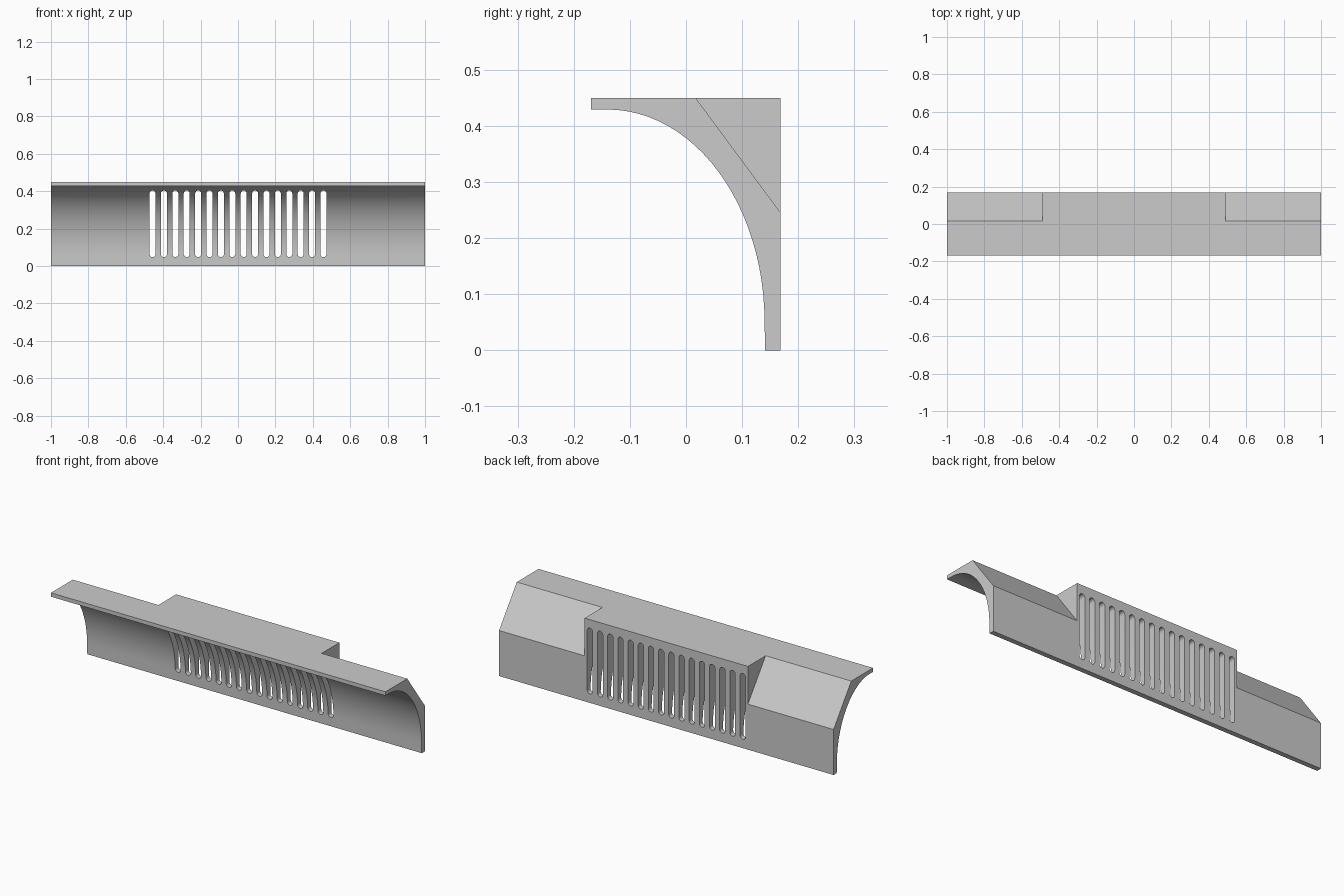
import bpy, bmesh, math
from mathutils import Vector

if "Cube" in bpy.data.objects:
    bpy.data.objects.remove(bpy.data.objects["Cube"])


def prism(bm, points, direction):
    # extrude a planar outline along a direction into a closed solid
    face = bm.faces.new([bm.verts.new(p) for p in points])
    top = bmesh.ops.extrude_face_region(bm, geom=[face], use_keep_orig=True)
    verts = [g for g in top["geom"] if isinstance(g, bmesh.types.BMVert)]
    bmesh.ops.translate(bm, verts=verts, vec=Vector(direction))


def make_object(name, bm):
    bmesh.ops.recalc_face_normals(bm, faces=bm.faces[:])
    mesh = bpy.data.meshes.new(name)
    bm.to_mesh(mesh)
    bm.free()
    obj = bpy.data.objects.new(name, mesh)
    bpy.context.collection.objects.link(obj)
    return obj


# cove-shaped body: square back corner, elliptical hollow front
profile = [(-0.169, 0.45), (0.168, 0.45), (0.168, 0), (0.141, 0)]
SEG = 24
for i in range(SEG + 1):
    a = math.pi / 2 * i / SEG
    profile.append((-0.14 + 0.28 * math.cos(a), 0.05 + 0.379 * math.sin(a)))
profile.append((-0.169, 0.429))
bm = bmesh.new()
prism(bm, [(-1, y, z) for y, z in profile], (2, 0, 0))
body = make_object("cove_body", bm)

# cutters for the sloped back corners at both ends
bm = bmesh.new()
slope = [(0.017, 0.45), (0.168, 0.246), (0.242, 0.146), (0.3, 0.6), (-0.094, 0.6)]
for x in (-1.1, 0.488):
    prism(bm, [(x, y, z) for y, z in slope], (0.612, 0, 0))
end_cutter = make_object("end_slope_cutter", bm)

# cutters for the row of rounded vent slots
bm = bmesh.new()
R, LOW, HIGH, COUNT, ARC = 0.016, 0.064, 0.388, 16, 8
for n in range(COUNT):
    cx = -0.457 + 0.914 * n / (COUNT - 1)
    outline = []
    for cz, start in ((HIGH, 0), (LOW, math.pi)):
        for i in range(ARC + 1):
            a = start + math.pi * i / ARC
            outline.append((cx + R * math.cos(a), -0.3, cz + R * math.sin(a)))
    prism(bm, outline, (0, 0.6, 0))
slot_cutter = make_object("slot_cutter", bm)

# carve the body
bpy.context.view_layer.objects.active = body
body.select_set(True)
for cutter in (end_cutter, slot_cutter):
    cutter.hide_render = True
    mod = body.modifiers.new("cut", 'BOOLEAN')
    mod.operation = 'DIFFERENCE'
    mod.solver = 'EXACT'
    mod.object = cutter
    bpy.ops.object.modifier_apply(modifier=mod.name)
    bpy.data.objects.remove(cutter)

bpy.ops.object.shade_smooth_by_angle(angle=math.radians(30))
